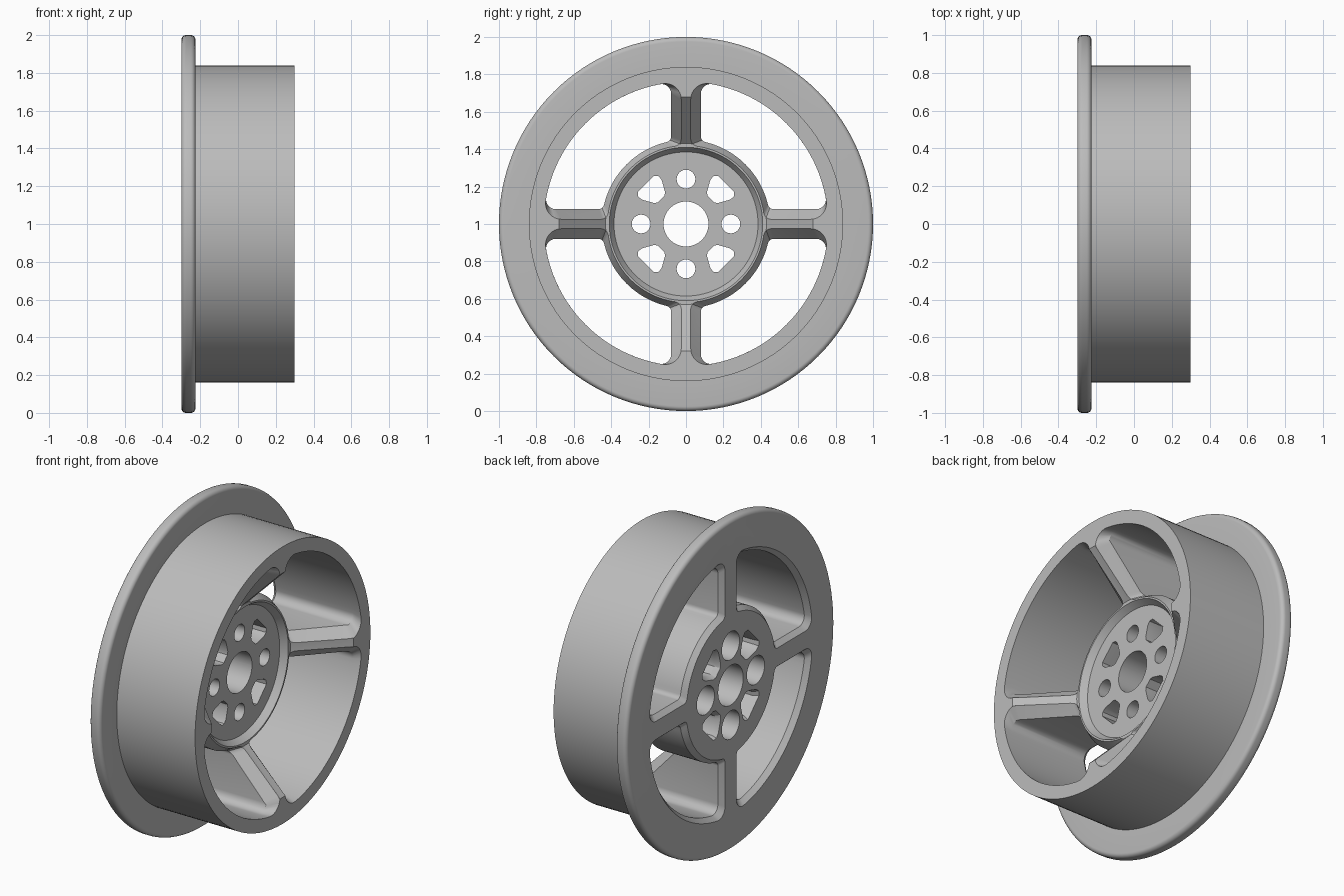
import bpy, bmesh, math

old = bpy.data.objects.get("Cube")
if old:
    bpy.data.objects.remove(old, do_unlink=True)

SEG = 128


def arc(cy, cz, r, a0, a1, n):
    """Points of a circular arc, angles in radians."""
    return [(cy + r * math.cos(a0 + (a1 - a0) * i / n),
             cz + r * math.sin(a0 + (a1 - a0) * i / n)) for i in range(n + 1)]


def loft(bm, rings):
    """Closed solid through rings of equal length."""
    loops = [[bm.verts.new(p) for p in ring] for ring in rings]
    n = len(loops[0])
    for a, b in zip(loops, loops[1:]):
        for i in range(n):
            j = (i + 1) % n
            bm.faces.new((a[i], a[j], b[j], b[i]))
    bm.faces.new(loops[0])
    bm.faces.new(loops[-1])


def circle(x, r, cy=0, cz=0, n=SEG):
    return [(x, y, z) for y, z in arc(cy, cz, r, 0, 2 * math.pi, n)[:-1]]


def finish(bm, name):
    bmesh.ops.recalc_face_normals(bm, faces=bm.faces)
    mesh = bpy.data.meshes.new(name)
    bm.to_mesh(mesh)
    bm.free()
    obj = bpy.data.objects.new(name, mesh)
    bpy.context.collection.objects.link(obj)
    obj.location.z = 1
    return obj


def turned(name, profile):
    """Solid turned about the wheel axis from (x, radius) points."""
    bm = bmesh.new()
    loft(bm, [circle(x, r) for x, r in profile])
    return finish(bm, name)


def window(half, r_in, r_out, f_in, f_out):
    """Filleted outline of the gap between two spokes, as (y, z)."""
    c_in = math.sqrt((r_in + f_in) ** 2 - (half + f_in) ** 2)
    c_out = math.sqrt((r_out - f_out) ** 2 - (half + f_out) ** 2)
    a_in = math.atan2(c_in, half + f_in)
    a_out = math.atan2(c_out, half + f_out)
    side = arc(0, 0, r_in, math.pi / 4, a_in, 12)
    side += arc(half + f_in, c_in, f_in, a_in + math.pi, math.pi, 6)[1:]
    side += arc(half + f_out, c_out, f_out, math.pi, a_out, 8)
    side += arc(0, 0, r_out, a_out, math.pi / 4, 16)[1:]
    return side + [(z, y) for y, z in reversed(side[1:-1])]


def spoke_top(y, z):
    """Front height of hub ring and sloping spokes at a point."""
    return min(0.3, max(0.05, 0.05 + math.hypot(y, z) - 0.43))


# Flanged rim, first as a solid
rd = 0.025
profile = [(-0.3 + rd + u, 1 - rd + v) for u, v in arc(0, 0, rd, math.pi, math.pi / 2, 6)]
profile += [(-0.225 - rd + u, 1 - rd + v) for u, v in arc(0, 0, rd, math.pi / 2, 0, 6)]
profile += [(-0.225, 0.84), (0.3, 0.84)]
wheel = turned("flanged_wheel", profile)

# Four windows, bevelled at the back and along the spoke fronts
wide = window(0.055, 0.425, 0.785, 0.03, 0.06)
straight = window(0.08, 0.45, 0.76, 0.03, 0.05)
front = window(0.025, 0.42, 0.76, 0.04, 0.085)
bm = bmesh.new()
for q in range(4):
    c, s = round(math.cos(q * math.pi / 2)), round(math.sin(q * math.pi / 2))
    rings = [
        [(-0.33, y, z) for y, z in wide],
        [(-0.3, y, z) for y, z in wide],
        [(-0.27, y, z) for y, z in straight],
        [(spoke_top(*f) - 0.055, y, z) for (y, z), f in zip(straight, front)],
        [(spoke_top(y, z), y, z) for y, z in front],
        [(0.4, y, z) for y, z in front],
    ]
    loft(bm, [[(x, c * y - s * z, s * y + c * z) for x, y, z in r] for r in rings])
windows = finish(bm, "window_cutter")

# Front hollow leaving the hub ring and sloping spokes
hollow = turned("hollow_cutter", [(0.01, 0.385), (0.05, 0.41), (0.05, 0.43),
                                  (0.3, 0.68), (0.4, 0.68)])

# Axle bore, counterbored bolt holes and lightening pockets
bm = bmesh.new()
loft(bm, [circle(-0.4, 0.12, n=64), circle(0.1, 0.12, n=64)])
corner = [(0.115, 0.15), (0.112, 0.17), (0.13, 0.235), (0.145, 0.255), (0.17, 0.258)]
pocket = corner + [(z, y) for y, z in reversed(corner)]
mid = 0.19
for q in range(4):
    a = q * math.pi / 2
    c, s = round(math.cos(a)), round(math.sin(a))
    loft(bm, [circle(x, r, 0.24 * c, 0.24 * s, 32)
              for x, r in ((-0.4, 0.085), (-0.08, 0.085), (-0.08, 0.05), (0.1, 0.05))])
    rings = []
    for x, k in ((-0.4, 1.2), (-0.3, 1.2), (-0.27, 1), (0.1, 1)):
        pts = [(mid + (y - mid) * k, mid + (z - mid) * k) for y, z in pocket]
        rings.append([(x, c * y - s * z, s * y + c * z) for y, z in pts])
    loft(bm, rings)
holes = finish(bm, "hole_cutter")

# Cut everything out of the solid
bpy.context.view_layer.objects.active = wheel
for cutter in (hollow, windows, holes):
    cutter.hide_render = True
    mod = wheel.modifiers.new(cutter.name, 'BOOLEAN')
    mod.operation = 'DIFFERENCE'
    mod.solver = 'EXACT'
    mod.object = cutter
    bpy.ops.object.modifier_apply(modifier=mod.name)
    bpy.data.objects.remove(cutter, do_unlink=True)

# Plain grey metal
grey = bpy.data.materials.new("plain_grey")
grey.use_nodes = True
colour = (0.5, 0.5, 0.5, 1)
grey.diffuse_color = colour
grey.node_tree.nodes["Principled BSDF"].inputs["Base Color"].default_value = colour
wheel.data.materials.clear()
wheel.data.materials.append(grey)

bpy.ops.object.select_all(action='DESELECT')
wheel.select_set(True)
bpy.ops.object.shade_smooth_by_angle(angle=math.radians(25))
